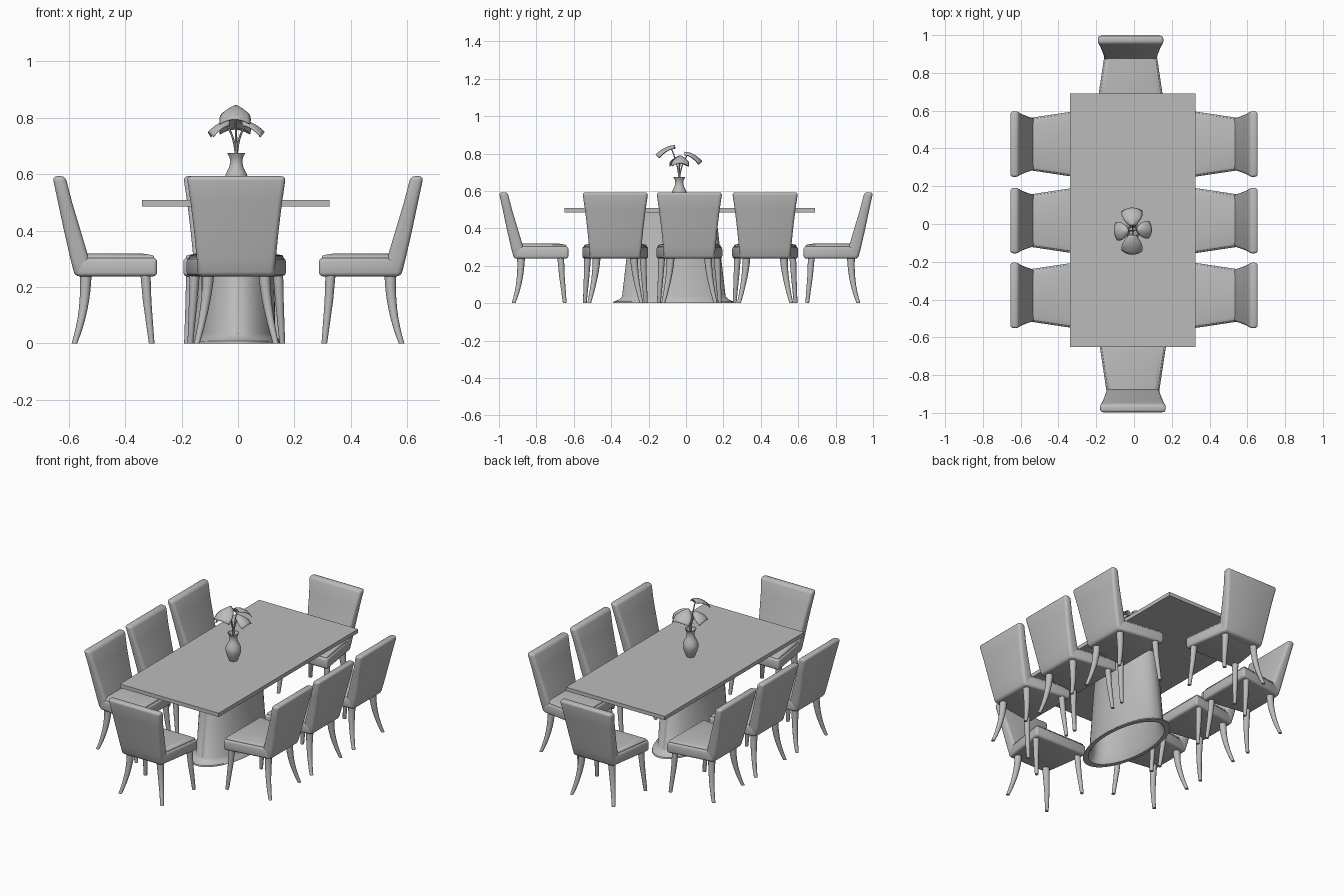
import bpy, bmesh
from math import sin, cos, pi, radians
from mathutils import Matrix, Vector

cube = bpy.data.objects.get("Cube")
if cube:
    bpy.data.objects.remove(cube, do_unlink=True)

grey = bpy.data.materials.new("plain_grey")
grey.use_nodes = True
grey.diffuse_color = (0.5, 0.5, 0.5, 1)
grey.node_tree.nodes["Principled BSDF"].inputs["Base Color"].default_value = (0.5, 0.5, 0.5, 1)


def finish(name, bm, bevel=0.0, matrix=None, closed=True):
    """Round the hard edges, make the object and shade it."""
    if closed:
        bmesh.ops.recalc_face_normals(bm, faces=bm.faces)
    if bevel:
        hard = [e for e in bm.edges if e.calc_face_angle(0) > radians(40)]
        bmesh.ops.bevel(bm, geom=hard, offset=bevel, segments=3, profile=0.5,
                        affect='EDGES', clamp_overlap=True)
    mesh = bpy.data.meshes.new(name)
    bm.to_mesh(mesh)
    bm.free()
    mesh.materials.append(grey)
    obj = bpy.data.objects.new(name, mesh)
    bpy.context.collection.objects.link(obj)
    if matrix:
        obj.matrix_world = matrix
    bpy.ops.object.select_all(action='DESELECT')
    obj.select_set(True)
    bpy.context.view_layer.objects.active = obj
    bpy.ops.object.shade_smooth_by_angle(angle=radians(40))
    return obj


def loft(name, rings, bevel=0.0, matrix=None):
    """Skin a list of equal-length rings and cap both ends."""
    bm = bmesh.new()
    loops = [[bm.verts.new(p) for p in ring] for ring in rings]
    n = len(loops[0])
    for a, b in zip(loops, loops[1:]):
        for i in range(n):
            j = (i + 1) % n
            bm.faces.new((a[i], a[j], b[j], b[i]))
    bm.faces.new(loops[0][::-1])
    bm.faces.new(loops[-1])
    return finish(name, bm, bevel, matrix)


def oval(cx, cy, z, rx, ry, n):
    return [(cx + rx * cos(2 * pi * i / n), cy + ry * sin(2 * pi * i / n), z) for i in range(n)]


def slab(x0, x1, w0, w1, z):
    """Trapezoid section, half width w0 at x0 and w1 at x1."""
    return [(x0, -w0, z), (x1, -w1, z), (x1, w1, z), (x0, w0, z)]


# Table top
loft("table_top", [[(x, y, z) for x, y in ((-.34, -.65), (.325, -.65), (.325, .69), (-.34, .69))]
                   for z in (.485, .508)])

# Hollow oval pedestal with a flared foot: z, half width, half length
pedestal = [(.47, .11, .21), (.035, .118, .262), (0, .135, .285), (0, .155, .325),
            (.008, .153, .322), (.02, .139, .293), (.035, .132, .277), (.485, .125, .225)]
loft("table_pedestal", [oval(0, -.065, z, a, b, 64) for z, a, b in pedestal])


# Chair: front towards -x, rear of the back at x = 0.657
def leg(name, path, matrix):
    loft(name, [oval(x, y, z, r, r, 12) for x, y, z, r in path], 0, matrix)


def chair(name, matrix):
    loft(name + "_seat", [slab(.287, .575, .178, .135, z) for z in (.238, .304)], .014, matrix)
    loft(name + "_cushion", [slab(.297, .56, .168, .13, .295),
                             slab(.297, .56, .168, .13, .312),
                             slab(.34, .55, .13, .11, .319)], .006, matrix)
    back = [(.238, .515, .578, .134), (.30, .528, .594, .14), (.40, .558, .617, .15),
            (.50, .588, .638, .162), (.593, .612, .658, .176)]
    loft(name + "_back", [slab(x0, x1, w, w, z) for z, x0, x1, w in back], .016, matrix)
    for side, s in (("left", 1), ("right", -1)):
        leg(f"{name}_front_leg_{side}",
            [(.328, s * .148, .245, .018), (.322, s * .153, .15, .015),
             (.306, s * .163, 0, .010)], matrix)
        rear = []
        for i in range(9):
            t = i / 8
            rear.append((.54 + .04 * t ** 2.2, s * (.10 + .04 * t ** 1.6),
                         .245 * (1 - t), .021 - .011 * t))
        leg(f"{name}_rear_leg_{side}", rear, matrix)


for i, y in enumerate((-.378, .018, .423)):
    chair(f"left_chair_{i + 1}", Matrix.Translation((0, y, 0)))
    chair(f"right_chair_{i + 1}", Matrix.Translation((0, y, 0)) @ Matrix.Rotation(pi, 4, 'Z'))
for name, x, s in (("back_chair", -.018, 1), ("front_chair", -.006, -1)):
    chair(name, Matrix.Translation((x, s * .342, 0)) @ Matrix.Rotation(s * pi / 2, 4, 'Z'))

# Vase with an open neck
VX, VY = -.006, -.036
vase = [(.508, .022), (.515, .025), (.54, .036), (.565, .043), (.585, .043), (.605, .035),
        (.625, .025), (.645, .021), (.66, .024), (.675, .032), (.674, .028), (.655, .018),
        (.62, .018)]
loft("vase", [oval(VX, VY, z, r, r, 28) for z, r in vase])


# Fan-shaped drooping leaves on thin curved stems
def leaf(name, start, angle, length, half, droop):
    out = Vector((cos(angle), sin(angle), 0))
    across = Vector((-out.y, out.x, 0))
    bm = bmesh.new()
    nu, nv = 8, 10
    grid = []
    for i in range(nu + 1):
        u = i / nu
        row = []
        for j in range(nv + 1):
            v = 2 * j / nv - 1
            reach = length * u * (1 - .18 * v * v)
            p = Vector(start) + out * reach + across * v * half * (.35 + .65 * sin(u * pi * .6))
            p.z -= droop * u * u + .018 * v * v
            row.append(bm.verts.new(p))
        grid.append(row)
    for a, b in zip(grid, grid[1:]):
        for j in range(nv):
            bm.faces.new((a[j], b[j], b[j + 1], a[j + 1]))
    obj = finish(name, bm, closed=False)
    mod = obj.modifiers.new("thickness", 'SOLIDIFY')
    mod.thickness = .003

    # Stem rises out of the neck and bends towards the leaf
    base = Vector((VX, VY, .63))
    tip = Vector(start) + out * length * .25
    tip.z -= .006
    bend = Vector((VX, VY, .74))
    rings = []
    for i in range(9):
        t = i / 8
        p = base * (1 - t) ** 2 + bend * 2 * t * (1 - t) + tip * t * t
        rings.append(oval(p.x, p.y, p.z, .004, .004, 6))
    loft(name.replace("leaf", "stem"), rings)


leaf("front_leaf", (-.008, -.058, .845), radians(-92), .105, .056, .05)
leaf("back_leaf", (-.008, -.008, .81), radians(92), .095, .056, .05)
leaf("left_leaf", (.015, -.03, .79), radians(0), .08, .047, .04)
leaf("right_leaf", (-.03, -.034, .79), radians(185), .077, .05, .04)
